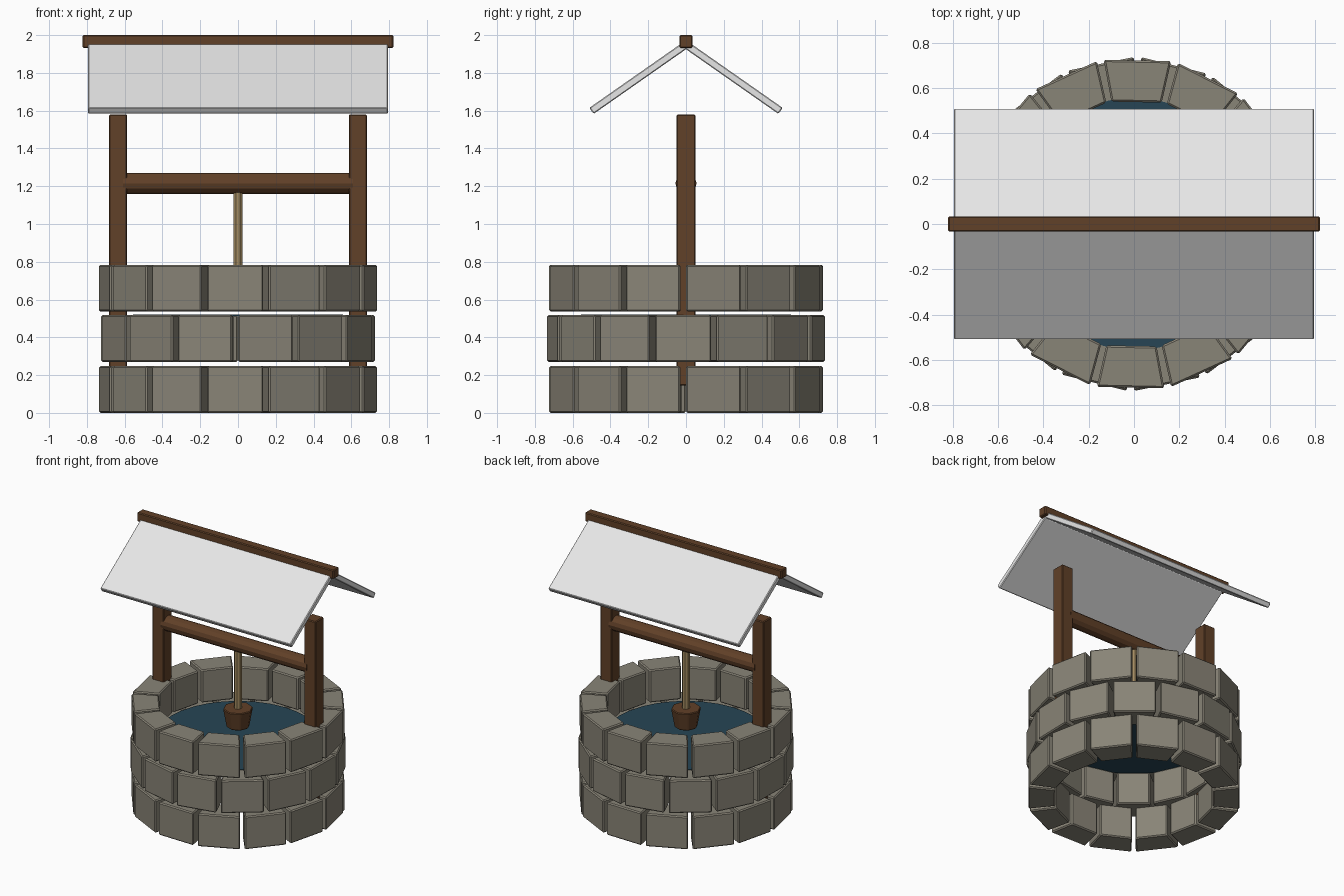
import bpy, bmesh, math
from mathutils import Matrix

if "Cube" in bpy.data.objects:
    bpy.data.objects.remove(bpy.data.objects["Cube"])


def material(name, rgb):
    m = bpy.data.materials.new(name)
    m.diffuse_color = (*rgb, 1)
    m.use_nodes = True
    m.node_tree.nodes["Principled BSDF"].inputs["Base Color"].default_value = m.diffuse_color
    return m


STONE = material("stone", (0.25, 0.232, 0.185))
WOOD = material("brown_wood", (0.12, 0.052, 0.021))
ROOF = material("pale_grey", (0.8, 0.8, 0.8))
ROPE = material("tan_rope", (0.37, 0.26, 0.12))
WATER = material("dark_water", (0.02, 0.06, 0.09))


def finish(name, bm, mat, bevel=0):
    bmesh.ops.recalc_face_normals(bm, faces=bm.faces)
    me = bpy.data.meshes.new(name)
    bm.to_mesh(me)
    bm.free()
    ob = bpy.data.objects.new(name, me)
    bpy.context.collection.objects.link(ob)
    me.materials.append(mat)
    if bevel:
        mod = ob.modifiers.new("bevel", 'BEVEL')
        mod.width, mod.segments = bevel, 1
    return ob


def prism(bm, lower, upper):
    """Closed solid between two matching outlines."""
    a = [bm.verts.new(p) for p in lower]
    b = [bm.verts.new(p) for p in upper]
    n = len(a)
    bm.faces.new(a[::-1])
    bm.faces.new(b)
    for i in range(n):
        bm.faces.new((a[i], a[(i + 1) % n], b[(i + 1) % n], b[i]))


def box(name, x, y, z, mat, bevel):
    bm = bmesh.new()
    outline = [(x[0], y[0]), (x[1], y[0]), (x[1], y[1]), (x[0], y[1])]
    prism(bm, [(*p, z[0]) for p in outline], [(*p, z[1]) for p in outline])
    return finish(name, bm, mat, bevel)


def cone(name, r1, r2, depth, sides, matrix, mat, bevel=0):
    bm = bmesh.new()
    bmesh.ops.create_cone(bm, cap_ends=True, segments=sides, radius1=r1,
                          radius2=r2, depth=depth, matrix=matrix)
    return finish(name, bm, mat, bevel)


# Three staggered courses of wedge-shaped stones
COUNT, R_IN, R_OUT = 14, 0.55, 0.738
pitch = 2 * math.pi / COUNT
gap = math.radians(2.4)
for course, z0 in enumerate((0.0, 0.27, 0.537)):
    bm = bmesh.new()
    for i in range(COUNT):
        a0 = (i + 0.5 * (course % 2)) * pitch
        a1 = a0 + pitch - gap
        outline = [(r * math.cos(a), r * math.sin(a))
                   for r, a in ((R_IN, a0), (R_OUT, a0), (R_OUT, a1), (R_IN, a1))]
        prism(bm, [(*p, z0) for p in outline], [(*p, z0 + 0.247) for p in outline])
    finish(f"stone_course_{course + 1}", bm, STONE, 0.008)

# Water surface
cone("water", 0.557, 0.557, 0.008, 32, Matrix.Translation((0, 0, 0.518)), WATER)

# Posts
for side, s in (("left", -1), ("right", 1)):
    box(f"{side}_post", sorted((s * 0.587, s * 0.683)), (-0.05, 0.05),
        (0.145, 1.58), WOOD, 0.006)

# Axle between the posts
cone("axle", 0.056, 0.056, 1.22, 12,
     Matrix.Translation((0, 0, 1.215)) @ Matrix.Rotation(math.pi / 2, 4, 'Y'), WOOD)

# Rope and bucket
cone("rope", 0.027, 0.027, 0.55, 8,
     Matrix.Translation((0, 0, 0.925)) @ Matrix.Rotation(math.pi / 8, 4, 'Z'), ROPE)
cone("bucket", 0.08, 0.105, 0.14, 8, Matrix.Translation((0, 0, 0.66)), WOOD, 0.006)

# Sloping roof panels
for side, s in (("front", -1), ("back", 1)):
    profile = [(0, 1.973), (0.512, 1.615), (0.489, 1.583), (0, 1.925)]
    bm = bmesh.new()
    prism(bm, [(-0.795, s * y, z) for y, z in profile],
          [(0.795, s * y, z) for y, z in profile])
    finish(f"{side}_roof_panel", bm, ROOF, 0.005)

# Ridge beam
box("ridge_beam", (-0.822, 0.822), (-0.034, 0.034), (1.932, 2.0), WOOD, 0.006)
